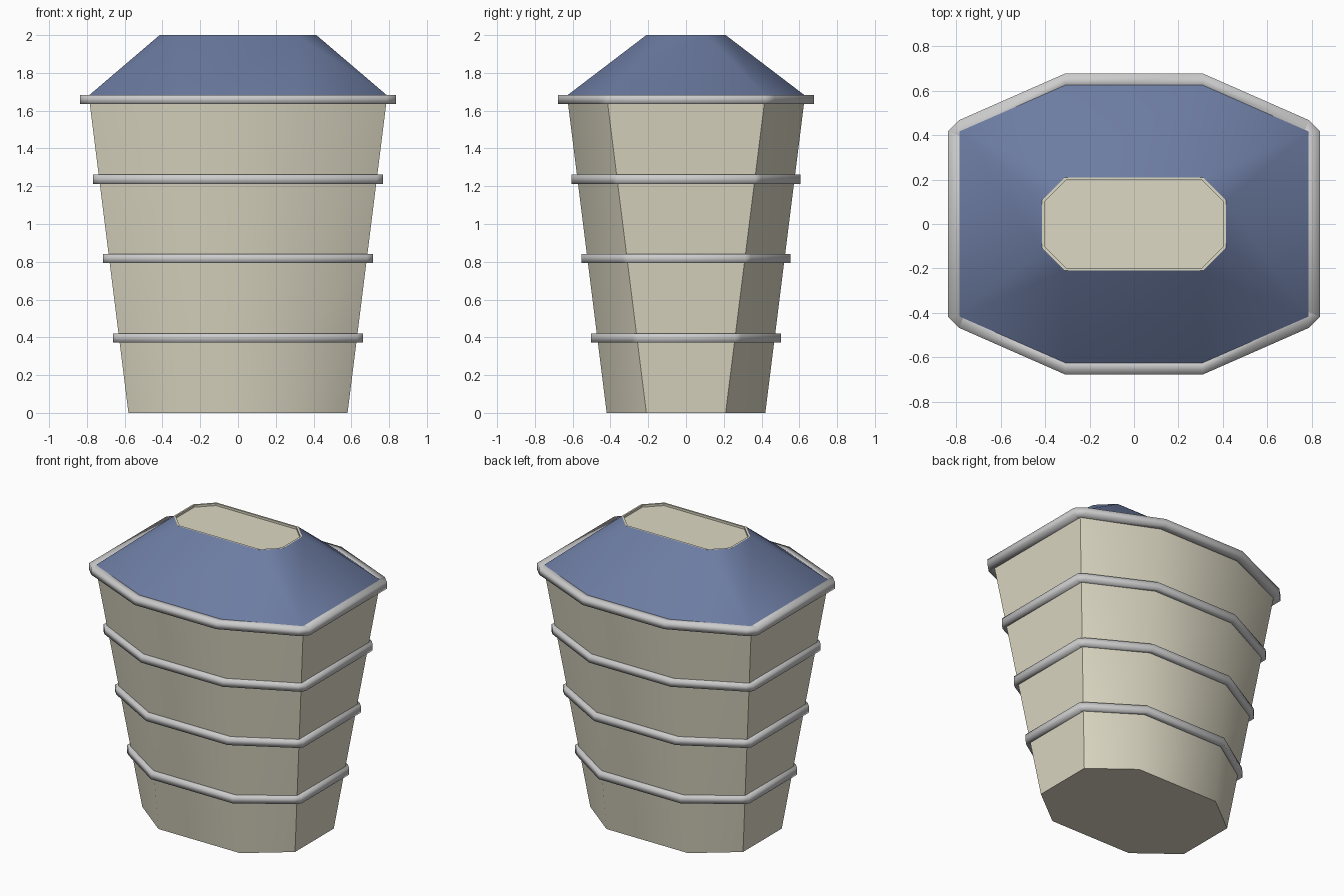
import bpy, bmesh, math

if "Cube" in bpy.data.objects:
    bpy.data.objects.remove(bpy.data.objects["Cube"])


def material(name, rgb):
    m = bpy.data.materials.new(name)
    m.diffuse_color = (*rgb, 1)
    m.use_nodes = True
    m.node_tree.nodes["Principled BSDF"].inputs["Base Color"].default_value = m.diffuse_color
    return m


def mirrored(quarter):
    """Mirror one quadrant (listed from +x towards +y) into a full outline."""
    half = quarter + [(-x, y) for x, y in reversed(quarter)]
    return half + [(-x, -y) for x, y in half]


def octagon(hx, hy, side_y, z, front_x=0.31):
    return [(x, y, z) for x, y in mirrored([(hx, side_y), (front_x, hy)])]


def loft(name, loops, mat=None, cap_start=False, cap_end=False, closed=False,
         split=False, angle=50):
    """Skin a stack of outlines, optionally capping the ends."""
    bm = bmesh.new()
    rows = [[bm.verts.new(p) for p in loop] for loop in loops]
    n = len(rows[0])
    for a, b in zip(rows, rows[1:] + (rows[:1] if closed else [])):
        for i in range(n):
            j = (i + 1) % n
            q = [a[i], a[j], b[j], b[i]]
            if split and i % 2 == 0:
                # crease the twisted corner panels outward, mirrored
                s = 0 if i % 4 == 0 else 1
                bm.faces.new((q[s], q[s + 1], q[s + 2]))
                bm.faces.new((q[s], q[s + 2], q[(s + 3) % 4]))
            else:
                bm.faces.new(q)
    if cap_start:
        bm.faces.new(list(reversed(rows[0])))
    if cap_end:
        bm.faces.new(rows[-1])
    bmesh.ops.recalc_face_normals(bm, faces=bm.faces[:])
    me = bpy.data.meshes.new(name)
    bm.to_mesh(me)
    bm.free()
    ob = bpy.data.objects.new(name, me)
    bpy.context.collection.objects.link(ob)
    if mat:
        me.materials.append(mat)
    bpy.ops.object.select_all(action='DESELECT')
    ob.select_set(True)
    bpy.context.view_layer.objects.active = ob
    bpy.ops.object.shade_smooth_by_angle(angle=math.radians(angle))
    return ob


TAN = material("tan_wall", (0.72, 0.69, 0.55))
BLUE = material("blue_roof", (0.15, 0.20, 0.36))
EAVE = 1.68


def flare(z):
    """Outward offset of the wall at a height."""
    return 0.21 * z / EAVE


def wall(z):
    f = flare(z)
    return octagon(0.58 + f, 0.42 + f, 0.21 + f, z)


# Flared wall with a closed floor
ring_heights = [0.397, 0.817, 1.237, 1.66]
loft("wall", [wall(z) for z in [0] + ring_heights[:3] + [EAVE]], TAN,
     cap_start=True)


# Trim bands with cut corners
def band(z, out):
    f = flare(z)
    hx, hy, sy = 0.58 + f, 0.42 + f, 0.21 + f

    def outline(o, zz):
        return [(x, y, zz) for x, y in
                mirrored([(hx + o, sy), (hx, sy + o), (0.31, hy + o)])]
    return [outline(-0.02, z - 0.024), outline(out, z - 0.024),
            outline(out, z + 0.024), outline(-0.02, z + 0.024)]


for k, z in enumerate(ring_heights):
    loft(f"trim_band_{k + 1}", band(z, 0.05 if k == 3 else 0.032),
         closed=True, angle=95)

# Hipped roof
loft("roof", [octagon(0.79, 0.63, 0.42, EAVE),
              octagon(0.415, 0.21, 0.105, 2.0)], BLUE, split=True, angle=30)

# Thin rim and recessed flat top
loft("roof_top", [octagon(0.415, 0.21, 0.105, 2.0),
                  octagon(0.403, 0.198, 0.1, 2.0, 0.305),
                  octagon(0.403, 0.198, 0.1, 1.985, 0.305)], TAN,
     cap_end=True, angle=30)
